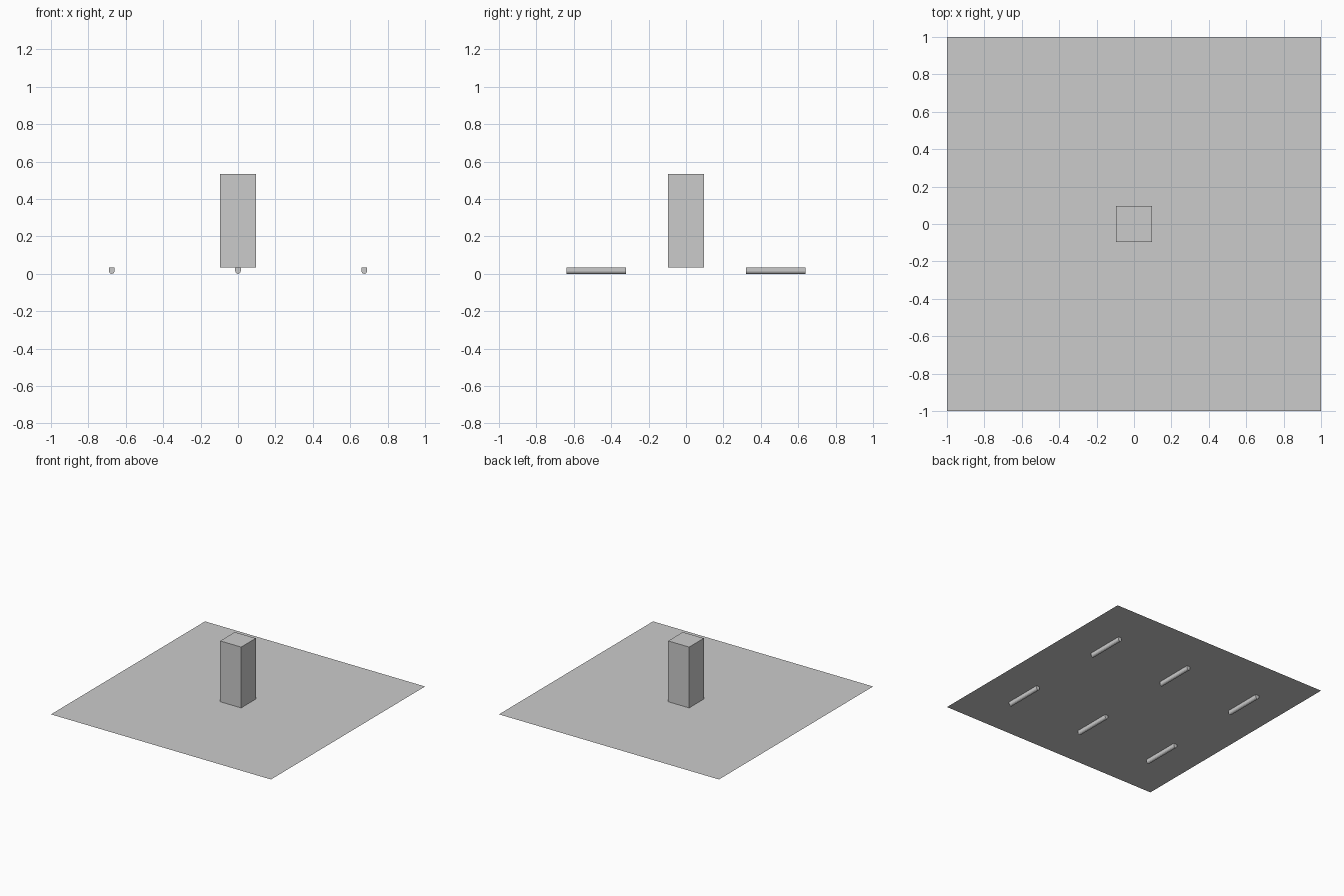
import bpy
import bmesh
from math import sin, cos, pi

if "Cube" in bpy.data.objects:
    bpy.data.objects.remove(bpy.data.objects["Cube"])

SHEET_Z = 0.033

# One plain grey for everything
grey = bpy.data.materials.new("plain grey")
grey.use_nodes = True
colour = (0.6, 0.6, 0.6, 1)
grey.diffuse_color = colour
grey.node_tree.nodes["Principled BSDF"].inputs["Base Color"].default_value = colour


def add_object(name, bm):
    mesh = bpy.data.meshes.new(name)
    bm.to_mesh(mesh)
    bm.free()
    mesh.materials.append(grey)
    obj = bpy.data.objects.new(name, mesh)
    bpy.context.collection.objects.link(obj)
    return obj


# Thin square ground sheet
bm = bmesh.new()
bmesh.ops.create_grid(bm, x_segments=1, y_segments=1, size=1)
bmesh.ops.translate(bm, verts=bm.verts, vec=(0, 0, SHEET_Z))
add_object("ground_sheet", bm)

# Upright block standing in the middle
bm = bmesh.new()
bmesh.ops.create_cube(bm, size=1)
bmesh.ops.scale(bm, verts=bm.verts, vec=(0.19, 0.19, 0.5))
bmesh.ops.translate(bm, verts=bm.verts, vec=(0, 0, SHEET_Z + 0.25))
add_object("centre_block", bm)


# Runner: flat top, straight sides and a rounded underside
def add_runner(name, x, y, length=0.32, radius=0.015):
    bm = bmesh.new()
    arc = [(radius * cos(a), radius - radius * sin(a))
           for a in (i * pi / 6 for i in range(7))]
    profile = [(radius, SHEET_Z)] + arc + [(-radius, SHEET_Z)]
    face = bm.faces.new([bm.verts.new((x + px, y - length / 2, pz))
                         for px, pz in profile])
    new = bmesh.ops.extrude_face_region(bm, geom=[face])["geom"]
    bmesh.ops.translate(bm, vec=(0, length, 0),
                        verts=[v for v in new if isinstance(v, bmesh.types.BMVert)])
    bmesh.ops.recalc_face_normals(bm, faces=bm.faces)
    add_object(name, bm)


for end, y in (("front", -0.48), ("back", 0.48)):
    for side, x in (("right", -0.675), ("middle", 0), ("left", 0.675)):
        add_runner(f"runner_{end}_{side}", x, y)
